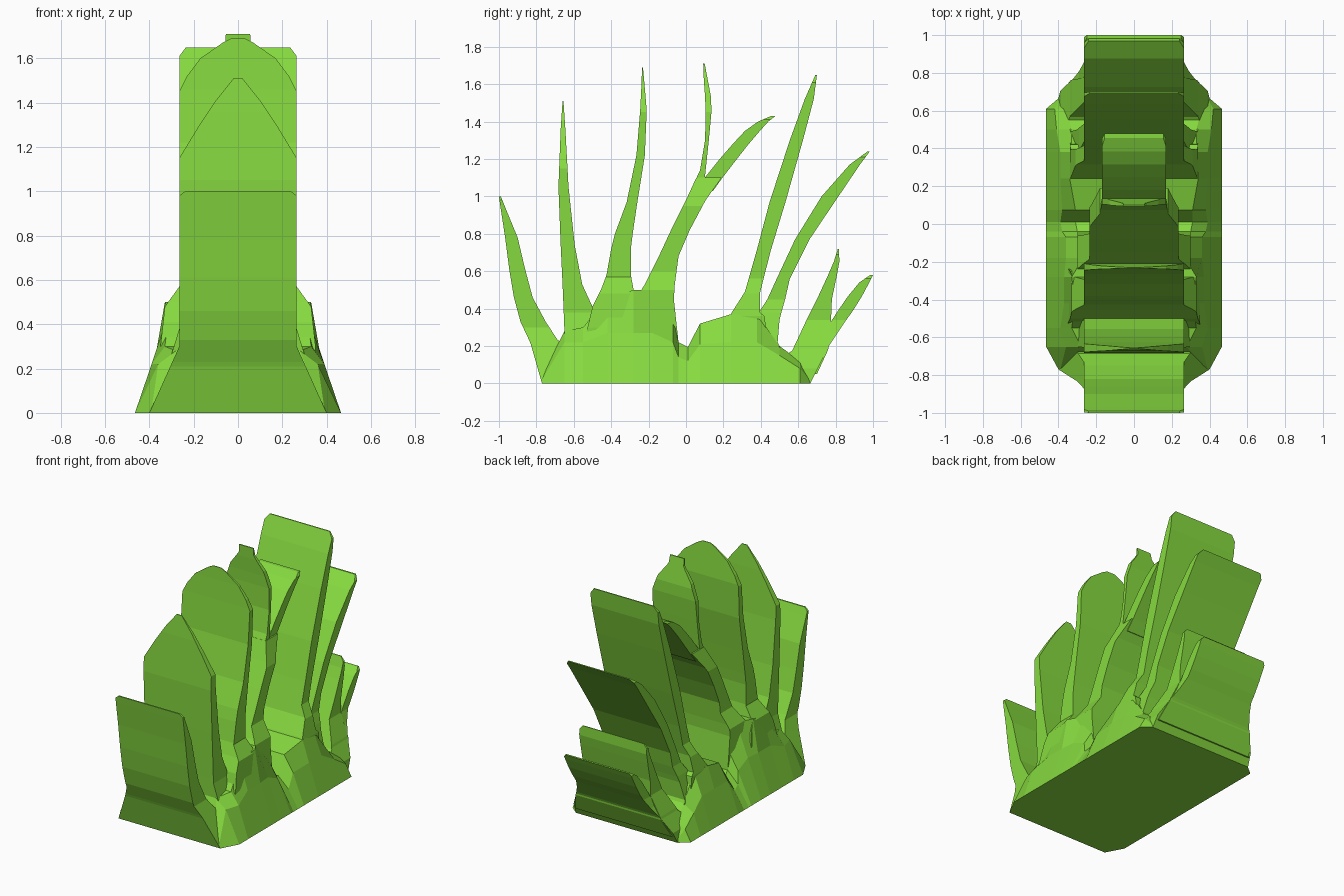
import bpy

green = bpy.data.materials.new("grass_green")
green.diffuse_color = (0.24, 0.70, 0.05, 1)


def loft(name, rings):
    """Skin a list of equal-length closed rings and cap both ends."""
    n = len(rings[0])
    verts = [p for ring in rings for p in ring]
    faces = [(r * n + i, r * n + (i + 1) % n, (r + 1) * n + (i + 1) % n, (r + 1) * n + i)
             for r in range(len(rings) - 1) for i in range(n)]
    faces += [tuple(reversed(range(n))), tuple(range(len(verts) - n, len(verts)))]
    mesh = bpy.data.meshes.new(name)
    mesh.from_pydata(verts, [], faces)
    mesh.materials.append(green)
    obj = bpy.data.objects.new(name, mesh)
    bpy.context.collection.objects.link(obj)
    return obj


def lerp(table, z, col):
    """Interpolate a column of a table keyed by height."""
    if z <= table[0][0]:
        return table[0][col]
    for a, b in zip(table, table[1:]):
        if z <= b[0]:
            t = (z - a[0]) / (b[0] - a[0])
            return a[col] + t * (b[col] - a[col])
    return table[-1][col]


def blade(name, edges, widths):
    """edges: (z, front y, back y); widths: (z, half width)."""
    lo, hi = edges[0][0], edges[-1][0]
    zs = sorted({e[0] for e in edges} | {w[0] for w in widths if lo < w[0] < hi})
    rings = []
    for z in zs:
        f, b, w = lerp(edges, z, 1), lerp(edges, z, 2), lerp(widths, z, 1)
        rings.append([(-w, f, z), (w, f, z), (w, b, z), (-w, b, z)])
    return loft(name, rings)


# Root mound: y, base half width, shoulder z, shoulder width, top z, top width
mound = [(-.77, .40, .02, .39, .04, .37), (-.65, .465, .22, .36, .28, .28),
         (-.55, .465, .22, .39, .30, .33), (-.42, .465, .27, .37, .46, .31),
         (-.28, .465, .27, .37, .50, .33), (-.18, .465, .27, .36, .50, .27),
         (-.07, .465, .22, .36, .40, .25), (-.04, .465, .14, .38, .22, .30),
         (.01, .465, .12, .39, .195, .31), (.075, .465, .21, .38, .32, .31),
         (.24, .465, .22, .39, .37, .34), (.38, .465, .22, .39, .37, .33),
         (.50, .465, .15, .41, .20, .33), (.61, .465, .08, .42, .12, .36),
         (.665, .40, .015, .39, .03, .37)]
loft("root_mound", [[(-b, y, 0), (-m, y, mz), (-t, y, tz), (t, y, tz), (m, y, mz), (b, y, 0)]
                    for y, b, mz, m, tz, t in mound])

# Blades from front to back
blade("front_blade",
      [(0, -.77, -.5), (.21, -.83, -.62), (.23, -.838, -.685), (.33, -.885, -.75),
       (.46, -.92, -.82), (.61, -.945, -.86), (.78, -.967, -.90), (.95, -.993, -.97), (1, -1, -.99)],
      [(0, .40), (.30, .265), (.98, .265), (1, .24)])
blade("second_blade",
      [(.1, -.64, -.45), (.28, -.65, -.47), (.41, -.655, -.50), (.53, -.66, -.555),
       (.74, -.67, -.595), (1.05, -.682, -.628), (1.36, -.67, -.645), (1.51, -.66, -.655)],
      [(.2, .32), (.38, .265), (1.15, .265), (1.29, .18), (1.41, .10), (1.51, .02)])
blade("third_blade",
      [(.2, -.55, -.22), (.41, -.50, -.25), (.50, -.455, -.28), (.58, -.425, -.295), (.72, -.40, -.295),
       (.80, -.38, -.285), (.97, -.317, -.26), (1.22, -.265, -.22), (1.46, -.245, -.21),
       (1.6, -.238, -.222), (1.69, -.235, -.23)],
      [(.3, .35), (.48, .33), (.57, .265), (1.45, .265), (1.52, .23), (1.60, .17), (1.67, .07), (1.69, .03)])
blade("forked_stem",
      [(.1, -.30, -.04), (.22, -.29, -.04), (.45, -.27, -.065), (.53, -.22, -.06), (.68, -.145, -.04),
       (.82, -.08, .02), (.98, 0, .105), (1.10, .055, .19)],
      [(.2, .30), (.5, .30), (.6, .235), (.95, .235), (1.1, .18)])
blade("fork_upright_blade",
      [(1.0, .01, .09), (1.14, .075, .105), (1.3, .102, .122), (1.45, .105, .136),
       (1.53, .102, .134), (1.63, .095, .115), (1.71, .092, .10)],
      [(1.0, .18), (1.45, .17), (1.56, .13), (1.64, .07), (1.66, .058), (1.71, .055)])
blade("fork_bent_blade",
      [(1.03, .03, .145), (1.10, .10, .195), (1.20, .18, .272), (1.28, .25, .335),
       (1.35, .315, .395), (1.40, .385, .44), (1.43, .455, .478)],
      [(1.0, .18), (1.1, .17), (1.41, .17), (1.43, .155)])
blade("tall_back_blade",
      [(.1, .1, .45), (.36, .235, .42), (.38, .245, .395), (.49, .315, .397), (.71, .378, .453),
       (.97, .447, .532), (1.3, .555, .625), (1.52, .635, .683), (1.65, .692, .70)],
      [(.36, .34), (.48, .31), (.56, .265), (1.61, .265), (1.65, .235)])
blade("leaning_back_blade",
      [(.1, .33, .53), (.15, .34, .525), (.22, .35, .49), (.34, .37, .50), (.38, .39, .51), (.45, .435, .53),
       (.56, .485, .555), (.77, .583, .66), (1.0, .725, .815), (1.17, .875, .93), (1.24, .97, .982)],
      [(.2, .34), (.38, .29), (.45, .265), (1.21, .265), (1.24, .24)])
blade("small_back_blade",
      [(.05, .50, .70), (.18, .57, .76), (.33, .64, .775), (.45, .70, .78),
       (.58, .76, .807), (.65, .79, .82), (.72, .812, .818)],
      [(.05, .38), (.20, .33), (.34, .265), (.69, .265), (.72, .24)])
blade("rear_blade",
      [(0, .50, .665), (.15, .53, .74), (.21, .62, .77), (.33, .775, .85), (.385, .81, .89),
       (.465, .865, .94), (.54, .927, .98), (.58, .985, 1.0)],
      [(0, .40), (.08, .39), (.27, .29), (.34, .265), (.56, .265), (.58, .25)])
